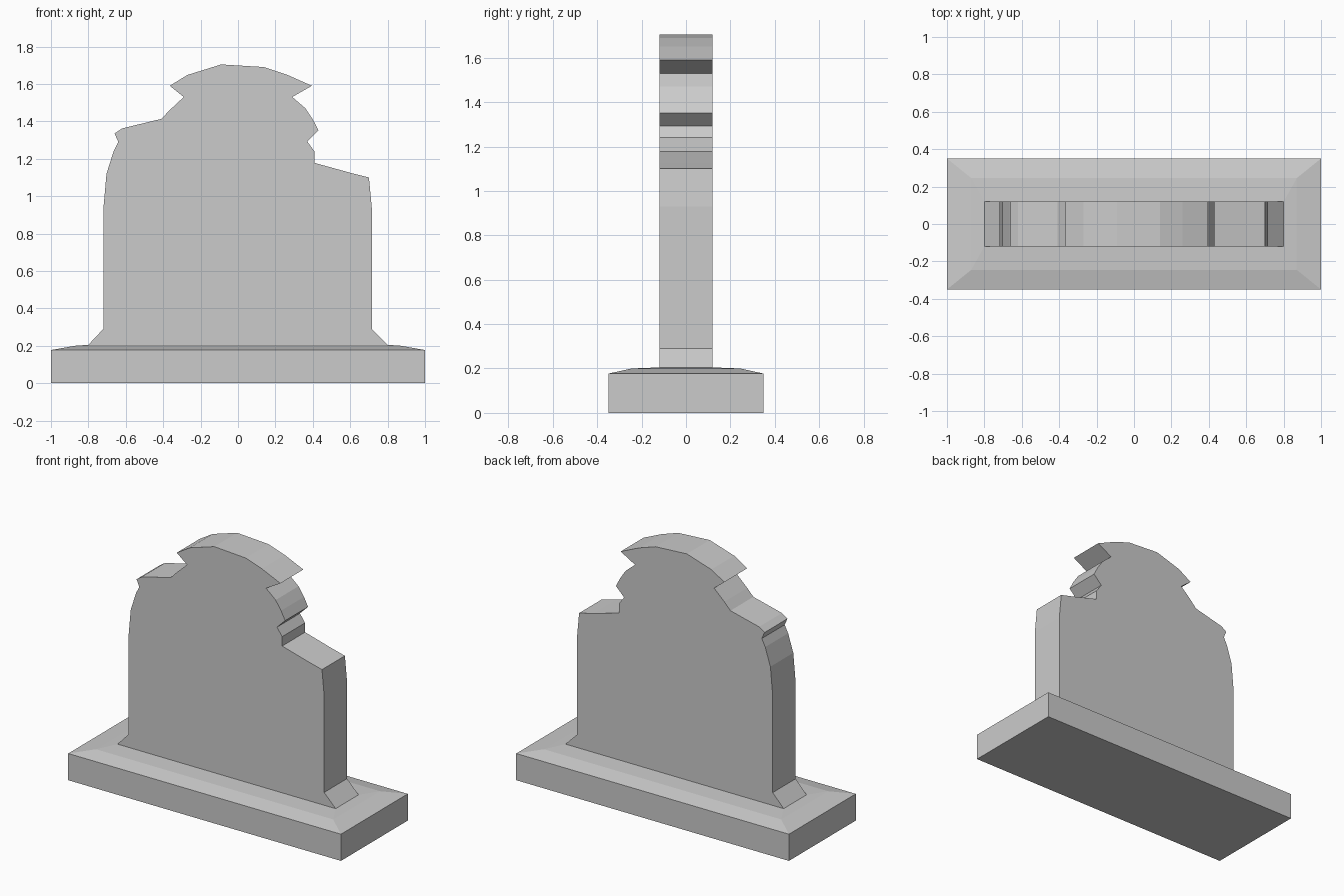
import bpy, bmesh

if "Cube" in bpy.data.objects:
    bpy.data.objects.remove(bpy.data.objects["Cube"])


def make_object(name, bm):
    bmesh.ops.recalc_face_normals(bm, faces=bm.faces)
    mesh = bpy.data.meshes.new(name)
    bm.to_mesh(mesh)
    bm.free()
    obj = bpy.data.objects.new(name, mesh)
    bpy.context.collection.objects.link(obj)
    return obj


def bridge(bm, a, b):
    n = len(a)
    for i in range(n):
        j = (i + 1) % n
        bm.faces.new((a[i], a[j], b[j], b[i]))


# Plinth: stacked rectangles with a shallow sloped top rising to the slab
bm = bmesh.new()
rings = []
for x, y, z in [(1, .35, 0), (1, .35, .177), (.87, .245, .2), (.8, .12, .205)]:
    rings.append([bm.verts.new((sx * x, sy * y, z))
                  for sx, sy in ((-1, -1), (1, -1), (1, 1), (-1, 1))])
bm.faces.new(rings[0])
bm.faces.new(rings[-1])
for a, b in zip(rings, rings[1:]):
    bridge(bm, a, b)
make_object("plinth", bm)

# Headstone slab: chipped outline extruded front to back
outline = [
    (-.80, .205), (-.72, .29), (-.72, .93), (-.703, 1.12), (-.665, 1.24),
    (-.64, 1.29), (-.66, 1.335), (-.62, 1.362), (-.41, 1.413), (-.365, 1.46),
    (-.29, 1.53), (-.365, 1.59), (-.27, 1.648), (-.09, 1.704), (.14, 1.69),
    (.26, 1.65), (.395, 1.59), (.29, 1.53), (.36, 1.47), (.40, 1.41),
    (.43, 1.352), (.37, 1.293), (.408, 1.24), (.408, 1.178), (.60, 1.125),
    (.70, 1.10), (.716, .93), (.716, .29), (.80, .205),
]
bm = bmesh.new()
front = [bm.verts.new((x, -.12, z)) for x, z in outline]
back = [bm.verts.new((x, .12, z)) for x, z in outline]
bm.faces.new(front)
bm.faces.new(back)
bridge(bm, front, back)
make_object("headstone_slab", bm)
